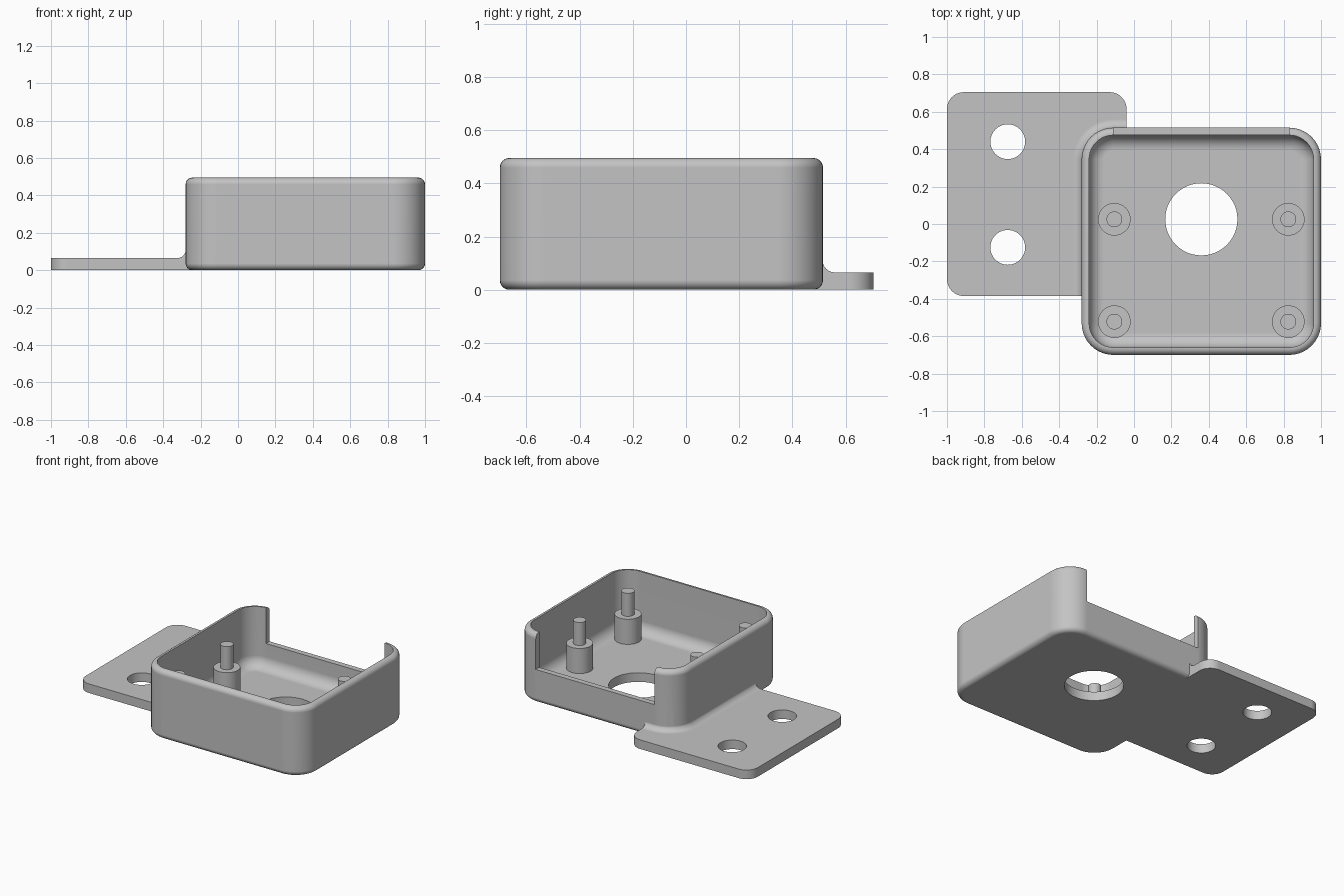
import bpy
import bmesh
from math import sin, cos, pi, radians

cube = bpy.data.objects.get("Cube")
if cube:
    bpy.data.objects.remove(cube)

grey = bpy.data.materials.new("plain grey")
grey.use_nodes = True
colour = (0.55, 0.55, 0.55, 1)
grey.diffuse_color = colour
grey.node_tree.nodes["Principled BSDF"].inputs["Base Color"].default_value = colour

# Main sizes
BOX = (-0.28, 1.0, -0.70, 0.515)
PLATE = (-1.0, -0.04, -0.385, 0.705)
HEIGHT, WALL, FLOOR, CORNER = 0.495, 0.04, 0.065, 0.17
ARC = 10


def ring(rect, radius, grow):
    """Rounded rectangle outline, grown outwards."""
    x0, x1, y0, y1 = rect
    centres = [(x1 - radius, y1 - radius), (x0 + radius, y1 - radius),
               (x0 + radius, y0 + radius), (x1 - radius, y0 + radius)]
    points = []
    for quarter, (cx, cy) in enumerate(centres):
        for i in range(ARC + 1):
            a = (quarter + i / ARC) * pi / 2
            points.append((cx + (radius + grow) * cos(a), cy + (radius + grow) * sin(a)))
    return points


def loft(name, rect, radius, profile):
    """Stack outlines given as (grow, z) pairs into a closed solid."""
    bm = bmesh.new()
    rows = [[bm.verts.new((x, y, z)) for x, y in ring(rect, radius, grow)]
            for grow, z in profile]
    n = len(rows[0])
    for low, high in zip(rows, rows[1:]):
        for i in range(n):
            j = (i + 1) % n
            bm.faces.new((low[i], low[j], high[j], high[i]))
    bm.faces.new(rows[0][::-1])
    bm.faces.new(rows[-1])
    return finish(name, bm)


def cylinder(name, x, y, z0, z1, radius):
    bm = bmesh.new()
    bmesh.ops.create_cone(bm, cap_ends=True, segments=48, radius1=radius,
                          radius2=radius, depth=z1 - z0)
    bmesh.ops.translate(bm, verts=bm.verts, vec=(x, y, (z0 + z1) / 2))
    return finish(name, bm)


def finish(name, bm):
    bmesh.ops.recalc_face_normals(bm, faces=bm.faces)
    mesh = bpy.data.meshes.new(name)
    bm.to_mesh(mesh)
    bm.free()
    mesh.materials.append(grey)
    obj = bpy.data.objects.new(name, mesh)
    bpy.context.collection.objects.link(obj)
    return obj


def activate(obj):
    bpy.ops.object.select_all(action="DESELECT")
    obj.select_set(True)
    bpy.context.view_layer.objects.active = obj


def combine(target, tool, operation):
    """Apply a boolean and discard the tool."""
    mod = target.modifiers.new("boolean", "BOOLEAN")
    mod.operation, mod.solver, mod.object = operation, "EXACT", tool
    activate(target)
    bpy.ops.object.modifier_apply(modifier=mod.name)
    bpy.data.objects.remove(tool)


def smooth(obj):
    activate(obj)
    bpy.ops.object.shade_smooth_by_angle(angle=radians(30))
    mod = obj.modifiers.new("flat face normals", "WEIGHTED_NORMAL")
    mod.keep_sharp = True


STEPS = [i / 6 * pi / 2 for i in range(7)]

# Outer box with rounded bottom and top edges
edge = 0.036
bottom = [(-edge * (1 - sin(a)), edge * (1 - cos(a))) for a in STEPS]
top = [(grow, HEIGHT - z) for grow, z in reversed(bottom)]
housing = loft("housing", BOX, CORNER, bottom + top)

# Mounting plate
plate = loft("plate", PLATE, 0.09, [(0, 0), (0, FLOOR)])

# Cove between plate and box, kept only above the plate
cove_r = 0.047
cove = [(cove_r * (1 - sin(a)) - 0.002, FLOOR + cove_r * (1 - cos(a))) for a in STEPS]
flange = loft("flange", BOX, CORNER, [(cove[0][0], 0.02)] + cove)
limit = loft("limit", PLATE, 0.09, [(0, -0.1), (0, 0.3)])
combine(flange, limit, "INTERSECT")
combine(housing, plate, "UNION")
combine(housing, flange, "UNION")

# Hollow interior with a coved floor
inside = 0.08
hollow = [(-WALL - inside * (1 - sin(a)), FLOOR + inside * (1 - cos(a))) for a in STEPS]
cavity = loft("cavity", BOX, CORNER, hollow + [(-WALL, HEIGHT + 0.1)])
combine(housing, cavity, "DIFFERENCE")

# Opening in the back wall
notch = loft("notch", (BOX[0] + CORNER, BOX[1] - CORNER, 0.35, 0.62), 0.0001,
             [(0, 0.24), (0, 0.7)])
bmesh_notch = bmesh.new()
bmesh_notch.from_mesh(notch.data)
bmesh.ops.remove_doubles(bmesh_notch, verts=bmesh_notch.verts, dist=0.001)
bmesh_notch.to_mesh(notch.data)
bmesh_notch.free()
combine(housing, notch, "DIFFERENCE")

# Floor hole and plate screw holes
for x, y, r in [(0.36, 0.025, 0.193), (-0.675, 0.44, 0.093), (-0.675, -0.125, 0.093)]:
    combine(housing, cylinder("hole", x, y, -0.1, 0.2, r), "DIFFERENCE")
smooth(housing)

# Four standoffs, each with a locating peg
for side, x in (("right", -0.105), ("left", 0.825)):
    for end, y in (("front", -0.522), ("back", 0.025)):
        smooth(cylinder(f"{end}_{side}_standoff", x, y, 0.05, 0.245, 0.087))
        smooth(cylinder(f"{end}_{side}_peg", x, y, 0.24, 0.41, 0.042))
